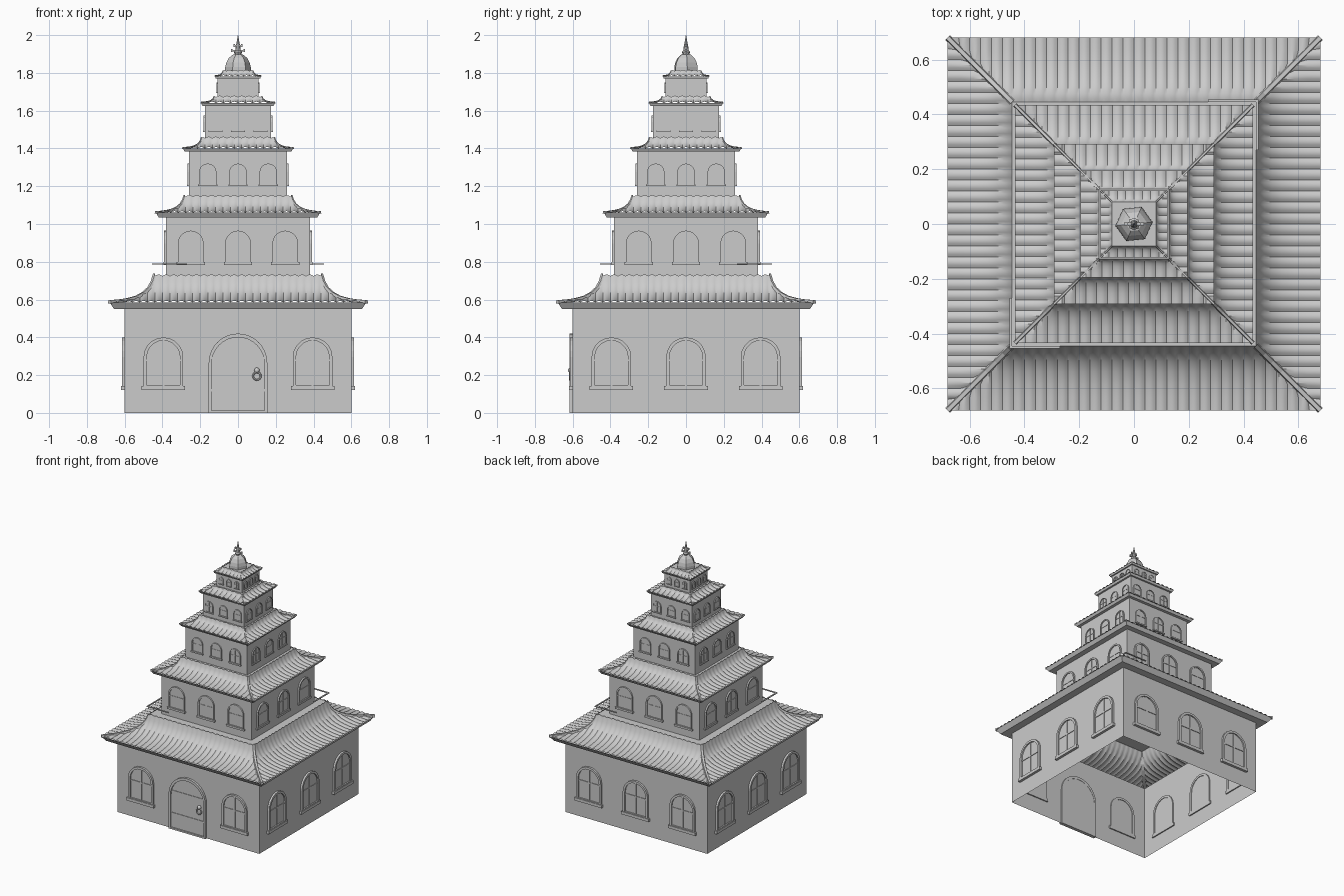
import bpy, bmesh, math
from mathutils import Matrix, Vector

cube = bpy.data.objects.get("Cube")
if cube:
    bpy.data.objects.remove(cube, do_unlink=True)

stone = bpy.data.materials.new("grey_stone")
stone.use_nodes = True
stone.diffuse_color = (0.6, 0.6, 0.6, 1)
stone.node_tree.nodes["Principled BSDF"].inputs["Base Color"].default_value = (0.6, 0.6, 0.6, 1)

SIDES = [Matrix.Rotation(k * math.pi / 2, 4, "Z") for k in range(4)]


def finish(bm, name, smooth=False):
    bmesh.ops.remove_doubles(bm, verts=bm.verts, dist=1e-5)
    bmesh.ops.recalc_face_normals(bm, faces=bm.faces)
    mesh = bpy.data.meshes.new(name)
    bm.to_mesh(mesh)
    bm.free()
    obj = bpy.data.objects.new(name, mesh)
    bpy.context.collection.objects.link(obj)
    mesh.materials.append(stone)
    if smooth:
        bpy.ops.object.select_all(action="DESELECT")
        obj.select_set(True)
        bpy.context.view_layer.objects.active = obj
        bpy.ops.object.shade_smooth_by_angle(angle=math.radians(35))
    return obj


def arch(cx, half, z0, z1, n=10):
    """Outline of an arched opening, from bottom left over the top to bottom right."""
    rise = min(half, (z1 - z0) * 0.5)
    pts = [(cx - half, z0)]
    for i in range(n + 1):
        a = math.pi * (1 - i / n)
        pts.append((cx + half * math.cos(a), z1 - rise + rise * math.sin(a)))
    return pts + [(cx + half, z0)]


def box(cx, half, z0, z1):
    return [(cx - half, z0), (cx - half, z1), (cx + half, z1), (cx + half, z0)]


def plate(bm, outline, y0, y1, m):
    """Outline in x and z, extruded from depth y0 to y1."""
    a, b = ([bm.verts.new(m @ Vector((x, y, z))) for x, z in outline] for y in (y0, y1))
    bm.faces.new(a)
    bm.faces.new(b[::-1])
    for i in range(len(a)):
        j = (i + 1) % len(a)
        bm.faces.new((a[i], a[j], b[j], b[i]))


def frame(bm, outer, inner, y0, y1, m):
    """Band between two matching outlines."""
    loops = [[bm.verts.new(m @ Vector((x, y, z))) for x, z in line]
             for line, y in ((outer, y0), (outer, y1), (inner, y1), (inner, y0))]
    n = len(outer)
    for k in range(4):
        a, b = loops[k], loops[(k + 1) % 4]
        for i in range(n):
            j = (i + 1) % n
            bm.faces.new((a[i], a[j], b[j], b[i]))


def square_shell(bm, rings, cap=False):
    """Square rings of (half width, height), joined one to the next."""
    loops = [[bm.verts.new((sx * r, sy * r, z)) for sx, sy in ((-1, -1), (1, -1), (1, 1), (-1, 1))]
             for r, z in rings]
    for a, b in zip(loops, loops[1:]):
        for i in range(4):
            j = (i + 1) % 4
            bm.faces.new((a[i], a[j], b[j], b[i]))
    if cap:
        bm.faces.new(loops[-1])


SWEEP = [(0, 0), (.2, .02), (.4, .07), (.6, .16), (.75, .3), (.87, .48), (.95, .72), (1, 1)]


def roof(name, wall, eave, top, z0, z1, z2):
    rows = [(eave + (top - eave) * a, z1 + (z2 - z1) * b) for a, b in SWEEP]
    # eave board and flat top
    bm = bmesh.new()
    square_shell(bm, [(wall, z0), (eave * 0.965, z0), (eave, z1)])
    square_shell(bm, [(top - 0.001, z2 - 0.002), (top, z2)], cap=True)
    finish(bm, name + "_eave")
    # corrugated tiles
    pitch = 2 * eave / max(8, round(2 * eave / 0.04))
    amp = pitch * 0.2
    count = round(2 * eave / pitch) * 4
    bm = bmesh.new()
    for m in SIDES:
        grid = []
        for r, z in rows:
            line = []
            for i in range(count + 1):
                u = -eave + 2 * eave * i / count
                lift = amp * abs(math.sin(math.pi * i / 4)) if abs(u) < r else 0
                u = max(-r, min(r, u))
                line.append(bm.verts.new(m @ Vector((u, -r, z + lift))))
            grid.append(line)
        for a, b in zip(grid, grid[1:]):
            for i in range(count):
                bm.faces.new((a[i], a[i + 1], b[i + 1], b[i]))
    bmesh.ops.dissolve_degenerate(bm, dist=1e-5, edges=bm.edges)
    finish(bm, name + "_tiles", smooth=True)
    # hip ridges along the four corners
    w = eave * 0.015 + 0.002
    bm = bmesh.new()
    for m in SIDES:
        turn = m @ Matrix.Rotation(math.pi / 4, 4, "Z")
        loops = [[bm.verts.new(turn @ Vector((x, -r * math.sqrt(2), z + h)))
                  for x, h in ((-w, -w * 0.4), (-w * 0.6, w), (w * 0.6, w), (w, -w * 0.4))]
                 for r, z in rows]
        for a, b in zip(loops, loops[1:]):
            for i in range(4):
                j = (i + 1) % 4
                bm.faces.new((a[i], a[j], b[j], b[i]))
        bm.faces.new(loops[0])
        bm.faces.new(loops[-1])
    finish(bm, name + "_ridges")


def window(bm, wall, cx, half, z0, z1, m):
    d, t = 0.004 + half * 0.1, half * 0.16
    plate(bm, arch(cx, half - t, z0, z1 - t), -wall - d * 0.3, -wall + d * 0.3, m)
    frame(bm, arch(cx, half, z0, z1), arch(cx, half - t, z0 + t, z1 - t), -wall - d, -wall + d * 0.6, m)
    plate(bm, box(cx, half * 1.1, z0 - t * 0.6, z0 + t * 0.7), -wall - d * 1.3, -wall + d * 0.6, m)
    # glazing bars
    mid = z0 + (z1 - z0) * 0.55
    plate(bm, box(cx, t * 0.3, z0, z1 - t), -wall - d * 0.6, -wall, m)
    plate(bm, box(cx, half - t, mid - t * 0.3, mid + t * 0.3), -wall - d * 0.6, -wall, m)


# wall half, wall bottom, eave half, roof top half, eave bottom, eave top, roof top,
# window spacing, window half, window bottom, window top
TIERS = [
    (.6, 0, .68, .445, .55, .585, .725, .395, .105, .13, .4),
    (.38, .725, .435, .285, 1.035, 1.06, 1.145, .25, .068, .79, .965),
    (.26, 1.145, .292, .193, 1.383, 1.4, 1.455, .16, .046, 1.205, 1.32),
    (.175, 1.455, .195, .127, 1.625, 1.64, 1.672, .12, .034, 1.49, 1.575),
    (.108, 1.672, .122, .08, 1.77, 1.782, 1.81, .066, .02, 1.695, 1.75),
]
for n, (wall, base, eave, top, z0, z1, z2, gap, half, w0, w1) in enumerate(TIERS, 1):
    bm = bmesh.new()
    square_shell(bm, [(wall, base), (wall, z0 + 0.005)])
    finish(bm, f"walls_{n}")
    roof(f"roof_{n}", wall, eave, top, z0, z1, z2)
    bm = bmesh.new()
    for k, m in enumerate(SIDES):
        for cx in (-gap, 0, gap):
            if not (n == 1 and k == 0 and cx == 0):
                window(bm, wall, cx, half, w0, w1, m)
    finish(bm, f"windows_{n}")

# front door with frame and straps
front = SIDES[0]
bm = bmesh.new()
plate(bm, arch(0, .14, .01, .4, 16), -.606, -.594, front)
frame(bm, arch(0, .155, 0, .42, 16), arch(0, .14, .012, .4, 16), -.617, -.592, front)
for z in (.12, .29):
    plate(bm, box(0, .14, z - .006, z + .006), -.61, -.6, front)
finish(bm, "front_door")

# door handle: boss plus hanging ring
bm = bmesh.new()
bmesh.ops.create_uvsphere(bm, u_segments=10, v_segments=6, radius=.015,
                          matrix=Matrix.Translation((.1, -.61, .225)))
finish(bm, "door_boss", smooth=True)
bpy.ops.mesh.primitive_torus_add(location=(.1, -.614, .195), rotation=(math.pi / 2, 0, 0),
                                 major_radius=.02, minor_radius=.005,
                                 major_segments=16, minor_segments=6)
ring = bpy.context.object
ring.name = "door_ring"
ring.data.materials.append(stone)

# corner rails at two opposite corners of the first roof
bm = bmesh.new()
for m in (SIDES[0], SIDES[2]):
    plate(bm, [(-.455, .786), (-.455, .792), (-.27, .792), (-.27, .786)], -.455, -.445, m)
    plate(bm, box(-.45, .005, .786, .792), -.445, -.27, m)
finish(bm, "corner_rails")


def lathe(name, profile, sides, turn=0.0):
    bm = bmesh.new()
    loops = [[bm.verts.new((r * math.cos(turn + math.tau * i / sides),
                            r * math.sin(turn + math.tau * i / sides), z)) for i in range(sides)]
             for r, z in profile]
    for a, b in zip(loops, loops[1:]):
        for i in range(sides):
            j = (i + 1) % sides
            bm.faces.new((a[i], a[j], b[j], b[i]))
    bm.faces.new(loops[0])
    bm.faces.new(loops[-1])
    finish(bm, name)


# six-sided dome, spire and its cross bars
lathe("dome", [(.068, 1.805), (.068, 1.83), (.062, 1.855), (.048, 1.88), (.028, 1.896), (.012, 1.9)], 6, .1)
lathe("spire", [(.016, 1.895), (.022, 1.91), (.014, 1.918), (.012, 1.94), (.007, 1.965), (.001, 2.0)], 8)
bm = bmesh.new()
for z, half in ((1.918, .032), (1.943, .02)):
    plate(bm, box(0, half, z - .004, z + .004), -.005, .005, front)
    for x in (-half, half):
        plate(bm, box(x, .004, z - .007, z + .009), -.005, .005, front)
finish(bm, "spire_bars")
